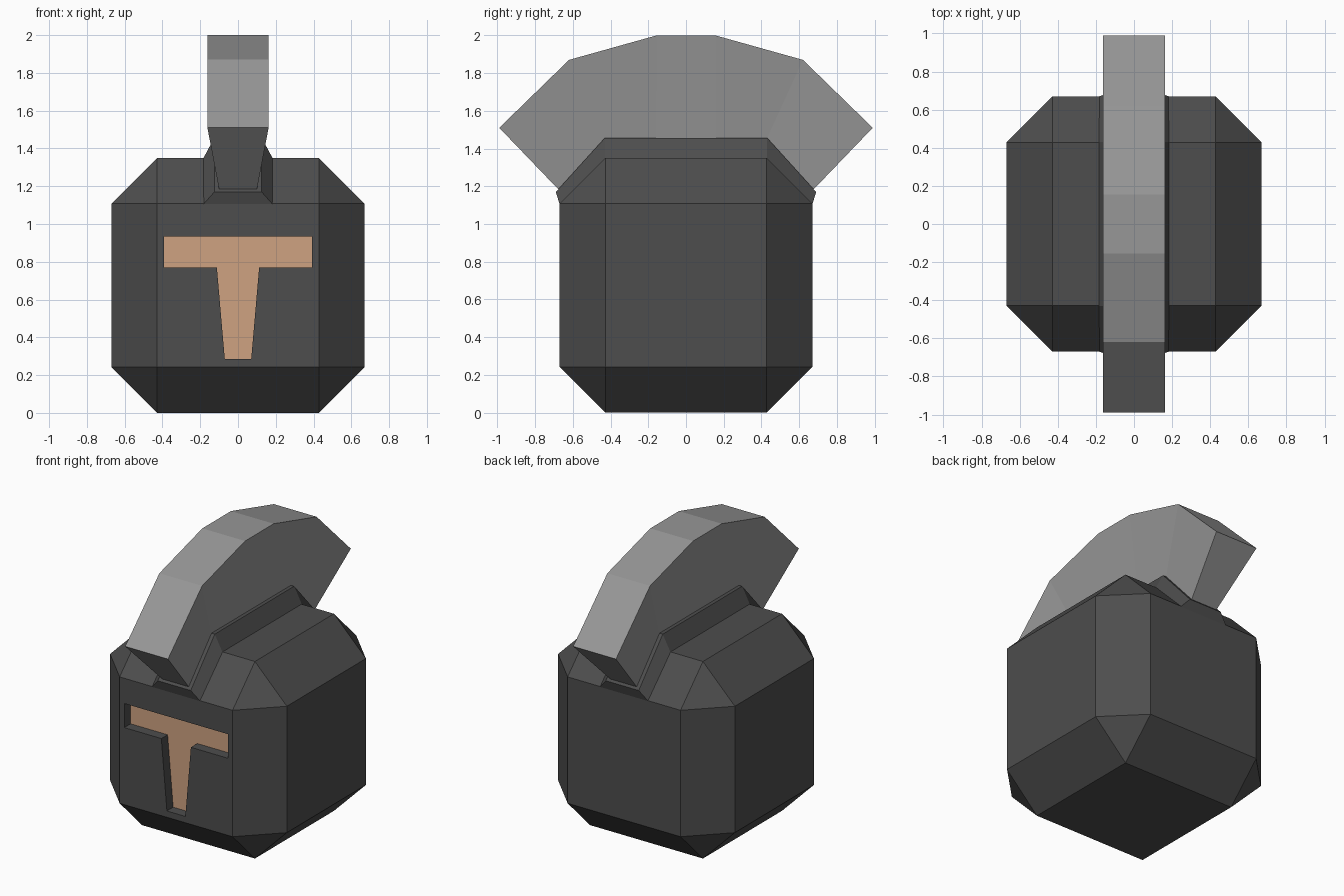
import bpy, bmesh

if "Cube" in bpy.data.objects:
    bpy.data.objects.remove(bpy.data.objects["Cube"])


def material(name, rgb):
    m = bpy.data.materials.new(name)
    m.diffuse_color = (*rgb, 1)
    m.use_nodes = True
    m.node_tree.nodes["Principled BSDF"].inputs["Base Color"].default_value = m.diffuse_color
    return m


def make_object(name, bm, mat=None):
    bmesh.ops.recalc_face_normals(bm, faces=bm.faces)
    me = bpy.data.meshes.new(name)
    bm.to_mesh(me)
    bm.free()
    ob = bpy.data.objects.new(name, me)
    bpy.context.collection.objects.link(ob)
    if mat:
        me.materials.append(mat)
    return ob


def loft(name, inner, outer, w_in, w_out, mat):
    """Arched bar along y: half profiles (y, z) are mirrored front to back."""
    def full(p):
        return [(-y, z) for y, z in p] + [(y, z) for y, z in reversed(p)]
    bm = bmesh.new()
    rings = []
    for (yi, zi), (yo, zo) in zip(full(inner), full(outer)):
        pts = [(-w_in, yi, zi), (w_in, yi, zi), (w_out, yo, zo), (-w_out, yo, zo)]
        rings.append([bm.verts.new(p) for p in pts])
    for a, b in zip(rings, rings[1:]):
        for i in range(4):
            j = (i + 1) % 4
            bm.faces.new((a[i], a[j], b[j], b[i]))
    bm.faces.new(rings[0])
    bm.faces.new(rings[-1])
    return make_object(name, bm, mat)


def visor_shape(y, depth=0.0):
    """T-shaped opening in the front plane, optionally extruded along y."""
    half = [(0.07, 0.285), (0.112, 0.77), (0.393, 0.77), (0.393, 0.935)]
    pts = half + [(-x, z) for x, z in reversed(half)]
    bm = bmesh.new()
    face = bm.faces.new([bm.verts.new((x, y, z)) for x, z in pts])
    if depth:
        res = bmesh.ops.extrude_face_region(bm, geom=[face])
        moved = [v for v in res["geom"] if isinstance(v, bmesh.types.BMVert)]
        bmesh.ops.translate(bm, verts=moved, vec=(0, depth, 0))
    return bm


dark = material("dark_metal", (0.075, 0.075, 0.075))
light = material("light_grey", (0.31, 0.31, 0.31))
skin = material("skin", (0.62, 0.36, 0.22))

# Chamfered box shell
bm = bmesh.new()
bmesh.ops.create_cube(bm, size=1)
bmesh.ops.scale(bm, vec=(1.34, 1.34, 1.35), verts=bm.verts)
bmesh.ops.translate(bm, vec=(0, 0, 0.675), verts=bm.verts)
bmesh.ops.bevel(bm, geom=bm.edges[:], offset=0.242, segments=1,
                affect='EDGES', offset_type='OFFSET')
shell = make_object("helmet_shell", bm, dark)

# Recessed visor opening
cutter = make_object("visor_cutter", visor_shape(-0.8, 0.2), dark)
cutter.hide_render = True
mod = shell.modifiers.new("visor_cut", 'BOOLEAN')
mod.operation = 'DIFFERENCE'
mod.solver = 'EXACT'
mod.object = cutter
bpy.context.view_layer.objects.active = shell
bpy.ops.object.modifier_apply(modifier=mod.name)
bpy.data.objects.remove(cutter)

# Face seen at the bottom of the recess
face = make_object("visor_face", visor_shape(-0.602, 0.01), skin)

# Raised ridge that carries the crest
loft("crest_ridge", [(0.67, 1.105), (0.43, 1.349)],
     [(0.69, 1.17), (0.43, 1.457)], 0.183, 0.125, dark)

# Fan-shaped crest, tapering toward the ridge
loft("crest", [(0.675, 1.182), (0.43, 1.455), (0.16, 1.455)],
     [(0.99, 1.51), (0.62, 1.87), (0.155, 2.0)], 0.10, 0.162, light)
